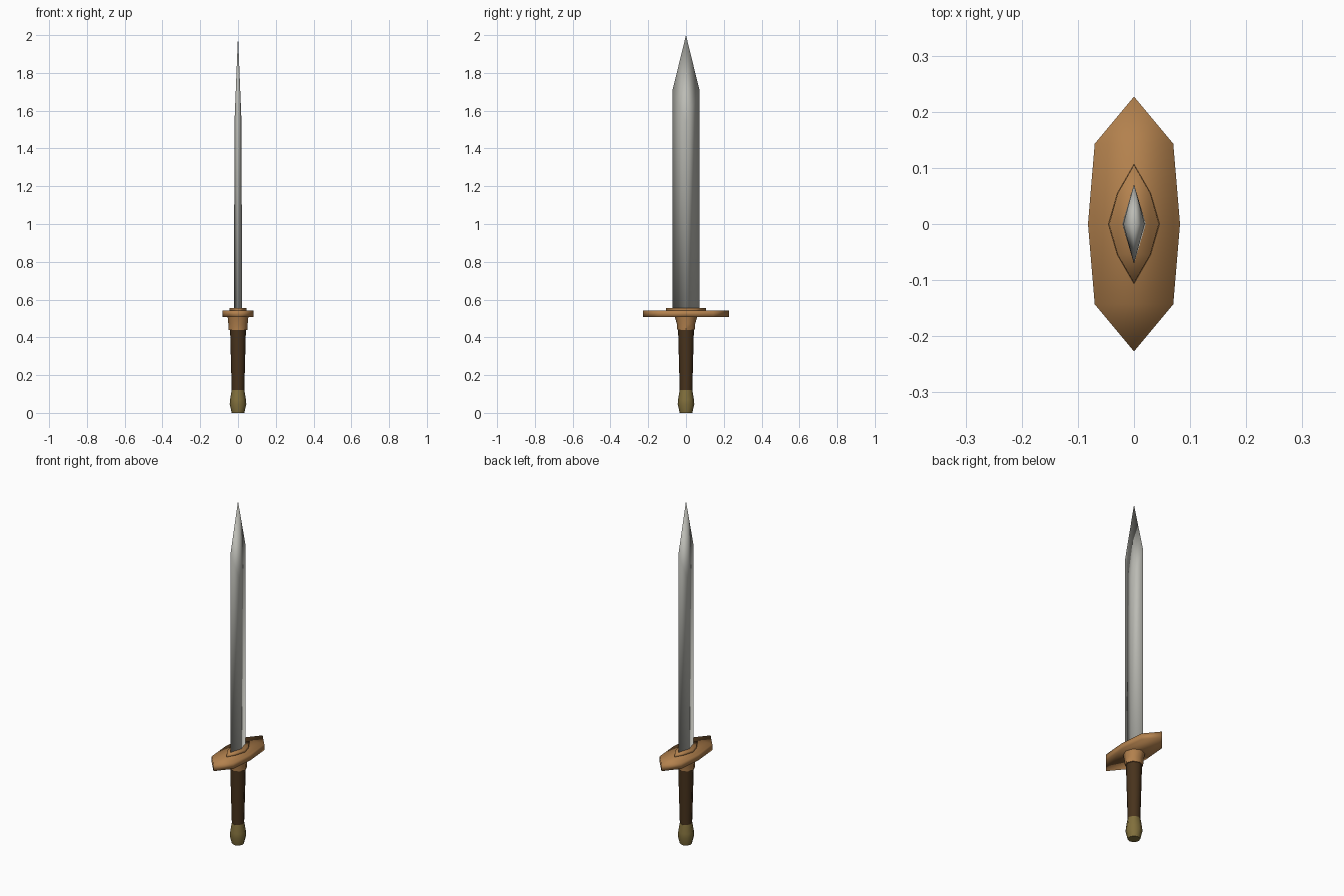
import bpy
import bmesh
from math import cos, sin, pi

cube = bpy.data.objects.get("Cube")
if cube:
    bpy.data.objects.remove(cube, do_unlink=True)


def material(name, color):
    m = bpy.data.materials.new(name)
    m.use_nodes = True
    m.diffuse_color = (*color, 1)
    m.node_tree.nodes["Principled BSDF"].inputs["Base Color"].default_value = (*color, 1)
    return m


steel = material("steel", (0.50, 0.50, 0.46))
bronze = material("bronze", (0.45, 0.22, 0.075))
leather = material("dark leather", (0.065, 0.033, 0.012))
brass = material("aged brass", (0.22, 0.16, 0.045))


def loft(name, rings, mat, angle=None):
    """Skin a stack of equal-sized point rings and cap both ends."""
    bm = bmesh.new()
    loops = [[bm.verts.new(p) for p in ring] for ring in rings]
    n = len(loops[0])
    for low, high in zip(loops, loops[1:]):
        for i in range(n):
            j = (i + 1) % n
            bm.faces.new((low[i], low[j], high[j], high[i]))
    bm.faces.new(loops[0][::-1])
    bm.faces.new(loops[-1])
    bmesh.ops.remove_doubles(bm, verts=bm.verts, dist=0.0001)
    bmesh.ops.recalc_face_normals(bm, faces=bm.faces)
    mesh = bpy.data.meshes.new(name)
    bm.to_mesh(mesh)
    bm.free()
    obj = bpy.data.objects.new(name, mesh)
    bpy.context.collection.objects.link(obj)
    mesh.materials.append(mat)
    bpy.ops.object.select_all(action='DESELECT')
    obj.select_set(True)
    bpy.context.view_layer.objects.active = obj
    if angle is None:
        bpy.ops.object.shade_smooth()
    else:
        bpy.ops.object.shade_smooth_by_angle(angle=angle)
    return obj


def spindle(rx, ry, sx, sy, z):
    """Eight-sided outline with points on the axes and shoulders between."""
    return [(rx, 0, z), (sx, sy, z), (0, ry, z), (-sx, sy, z),
            (-rx, 0, z), (-sx, -sy, z), (0, -ry, z), (sx, -sy, z)]


def diamond(rx, ry, z, ridge_z=None):
    r = z if ridge_z is None else ridge_z
    return [(rx, 0, r), (0, ry, z), (-rx, 0, r), (0, -ry, z)]


def octagon(rx, ry, z):
    return [(rx * cos(i * pi / 4), ry * sin(i * pi / 4), z) for i in range(8)]


# Blade with a central ridge that starts to taper below the shoulders
loft("blade", [diamond(0.021, 0.071, 0.53), diamond(0.019, 0.071, 1.71, 1.53),
               diamond(0, 0, 2.0)], steel)

# Crossguard and the raised collar around the blade
loft("crossguard", [spindle(0.082, 0.227, 0.07, 0.143, z) for z in (0.507, 0.543)], bronze)
loft("blade_collar", [spindle(0.046, 0.107, 0.03, 0.055, 0.54),
                      spindle(0.044, 0.105, 0.029, 0.054, 0.556)], bronze)

# Socket, grip and pommel
loft("guard_socket", [octagon(0.049, 0.046, 0.44), octagon(0.051, 0.048, 0.47),
                      octagon(0.055, 0.06, 0.51)], bronze, 0.8)
loft("grip", [octagon(0.033, 0.033, 0.11), octagon(0.042, 0.042, 0.445)], leather, 0.8)
loft("pommel", [octagon(r, r, z) for r, z in
                ((0.033, 0), (0.044, 0.045), (0.042, 0.07), (0.034, 0.12))], brass, 0.8)
